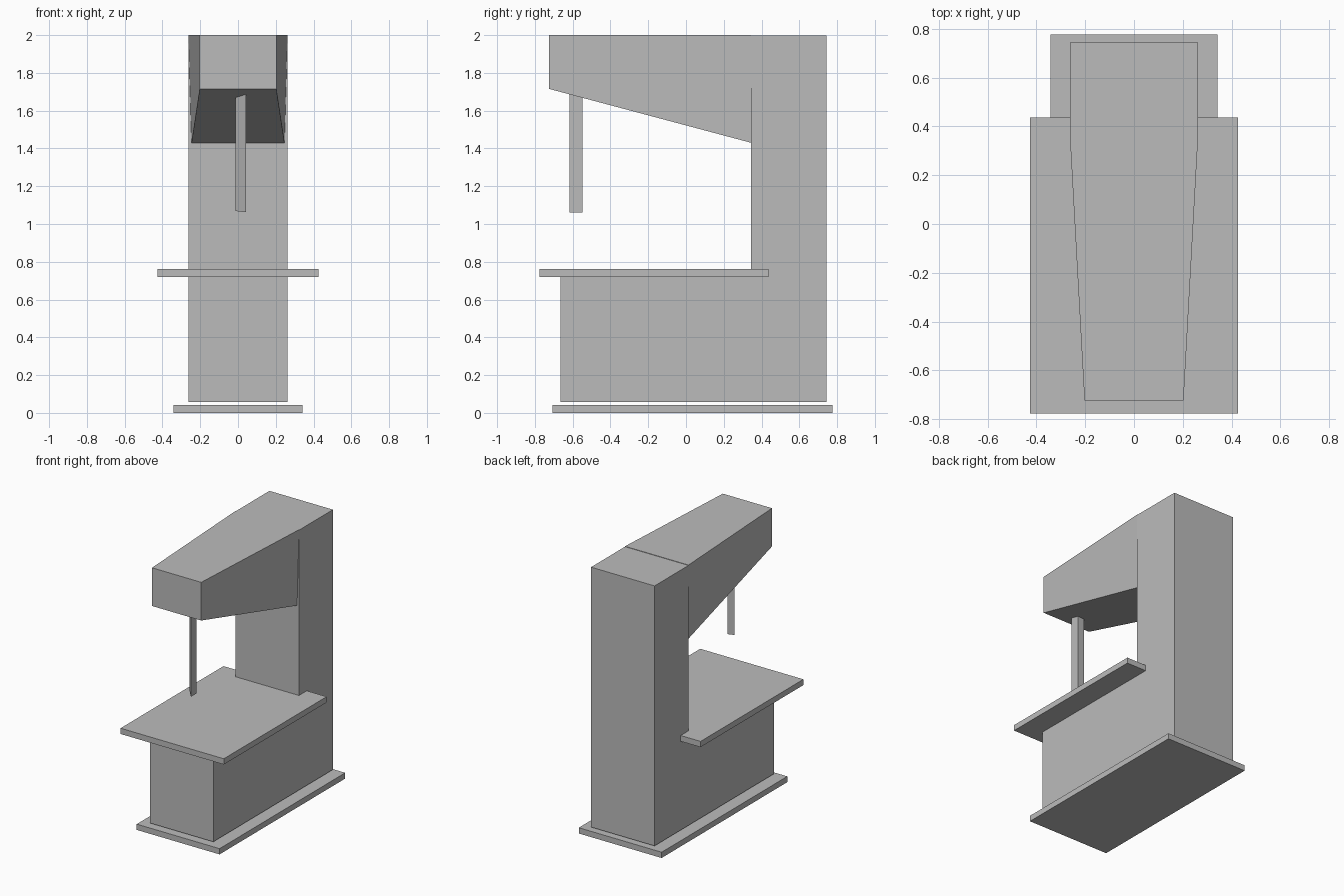
import bpy
import bmesh
from mathutils import Vector

cube = bpy.data.objects.get("Cube")
if cube:
    bpy.data.objects.remove(cube, do_unlink=True)

# Single grey paint
grey = bpy.data.materials.new("machine_grey")
grey.use_nodes = True
colour = (0.5, 0.5, 0.5, 1)
grey.diffuse_color = colour
grey.node_tree.nodes["Principled BSDF"].inputs["Base Color"].default_value = colour


def loft(name, start, end):
    """Solid between two matching outlines."""
    bm = bmesh.new()
    a = [bm.verts.new(p) for p in start]
    b = [bm.verts.new(p) for p in end]
    bm.faces.new(a)
    bm.faces.new(b)
    for i in range(len(a)):
        j = (i + 1) % len(a)
        bm.faces.new((a[i], a[j], b[j], b[i]))
    bmesh.ops.recalc_face_normals(bm, faces=bm.faces)
    mesh = bpy.data.meshes.new(name)
    bm.to_mesh(mesh)
    bm.free()
    mesh.materials.append(grey)
    obj = bpy.data.objects.new(name, mesh)
    bpy.context.collection.objects.link(obj)
    return obj


def slab(name, half_x, y0, y1, z0, z1):
    """Box centred on x."""
    outline = [(-half_x, y0), (half_x, y0), (half_x, y1), (-half_x, y1)]
    return loft(name, [(x, y, z0) for x, y in outline],
                [(x, y, z1) for x, y in outline])


WIDTH = 0.262
COLUMN_FRONT = 0.345

# Base plate and work table
slab("base_plate", 0.342, -0.706, 0.776, 0, 0.043)
slab("work_table", 0.426, -0.776, 0.437, 0.72, 0.763)

# L-shaped body: pedestal and rear column
profile = [(-0.665, 0.057), (0.745, 0.057), (0.745, 1.997),
           (COLUMN_FRONT, 1.997), (COLUMN_FRONT, 0.74), (-0.665, 0.74)]
loft("body", [(-WIDTH, y, z) for y, z in profile],
     [(WIDTH, y, z) for y, z in profile])

# Tapered overhead arm
FRONT, REAR = Vector((-0.724, 1.715)), Vector((COLUMN_FRONT, 1.43))


def arm_end(y, low, low_x, top_x):
    return [(-low_x, y, low), (low_x, y, low), (top_x, y, 2), (-top_x, y, 2)]


loft("upper_arm", arm_end(FRONT.x, FRONT.y, 0.203, 0.203),
     arm_end(REAR.x, REAR.y, 0.246, WIDTH))

# Three-sided blade hanging from the sloping underside of the arm
section = [(-0.014, -0.552), (0.043, -0.617), (0.043, -0.548)]


def underside(y):
    t = (y - FRONT.x) / (REAR.x - FRONT.x)
    return FRONT.lerp(REAR, t).y


loft("blade", [(x, y, 1.069 if x < 0 else 1.062) for x, y in section],
     [(x, y, underside(y)) for x, y in section])
